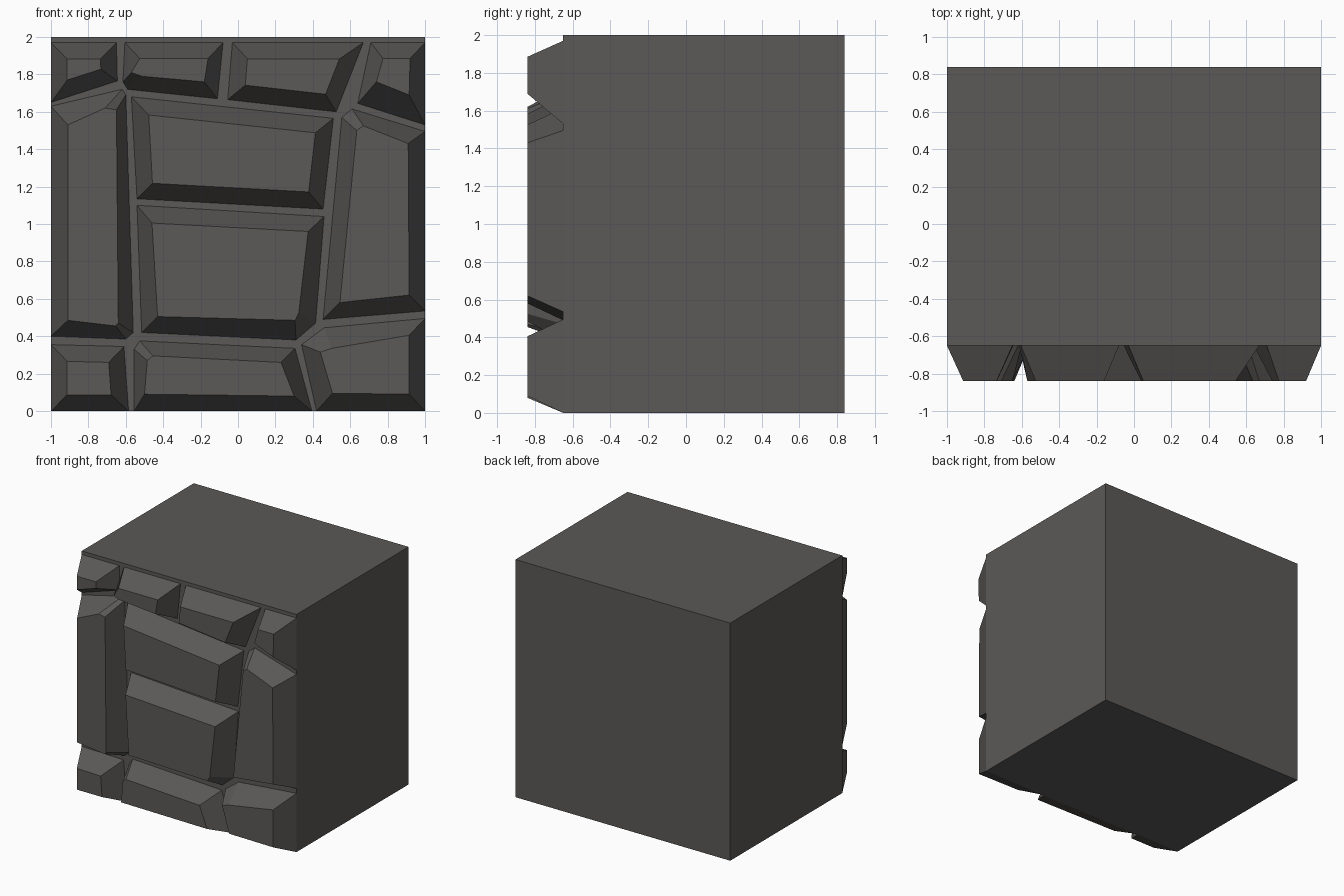
import bpy, bmesh
from mathutils import Vector

if "Cube" in bpy.data.objects:
    bpy.data.objects.remove(bpy.data.objects["Cube"])

FACE_Y = -0.65     # mortar plane
STONE_Y = -0.84    # outer face of the stones
BACK_Y = 0.84
INSET = 0.087      # width of the sloped stone edges

stone_grey = bpy.data.materials.new("dark stone grey")
stone_grey.diffuse_color = (0.105, 0.100, 0.096, 1)
stone_grey.use_nodes = True
stone_grey.node_tree.nodes["Principled BSDF"].inputs["Base Color"].default_value = stone_grey.diffuse_color


def add_mesh(name, bm):
    bmesh.ops.recalc_face_normals(bm, faces=bm.faces)
    mesh = bpy.data.meshes.new(name)
    bm.to_mesh(mesh)
    bm.free()
    mesh.materials.append(stone_grey)
    obj = bpy.data.objects.new(name, mesh)
    bpy.context.collection.objects.link(obj)
    return obj


def inset(points, d):
    """Mitred inset of a clockwise outline."""
    pts = [Vector(p) for p in points]
    result = []
    for i, p in enumerate(pts):
        a = (p - pts[i - 1]).normalized()
        b = (pts[(i + 1) % len(pts)] - p).normalized()
        na, nb = Vector((a.y, -a.x)), Vector((b.y, -b.x))
        result.append(p + (na + nb) * d / (1 + na.dot(nb)))
    return result


def stone(name, base, top=None):
    """Raised stone with sloped edges; outlines run clockwise in (x, z)."""
    top = top or inset(base, INSET)
    bm = bmesh.new()
    low = [bm.verts.new((x, FACE_Y, z)) for x, z in base]
    high = [bm.verts.new((x, STONE_Y, z)) for x, z in top]
    n = len(low)
    bm.faces.new(low)
    bm.faces.new(high[::-1])
    for i in range(n):
        j = (i + 1) % n
        bm.faces.new((low[j], low[i], high[i], high[j]))
    add_mesh(name, bm)


# Solid block behind the stones
bm = bmesh.new()
bmesh.ops.create_cube(bm, size=1)
for v in bm.verts:
    v.co = (v.co.x * 2, BACK_Y if v.co.y > 0 else FACE_Y, v.co.z * 2 + 1)
add_mesh("block_core", bm)

# Top row
stone("top_left_stone", [(-1, 1.97), (-.65, 1.97), (-.645, 1.765), (-1, 1.65)])
stone("top_mid_left_stone",
      [(-.605, 1.97), (-.08, 1.97), (-.11, 1.67), (-.59, 1.72), (-.615, 1.76)],
      [(-.525, 1.885), (-.16, 1.885), (-.18, 1.76), (-.515, 1.79), (-.57, 1.81)])
stone("top_mid_right_stone", [(-.03, 1.97), (.67, 1.97), (.525, 1.60), (-.055, 1.665)])
stone("top_right_stone", [(.71, 1.97), (1, 1.97), (1, 1.53), (.64, 1.645)],
      [(.775, 1.885), (.92, 1.885), (.915, 1.69), (.74, 1.76)])

# Tall side stones
stone("left_tall_stone",
      [(-1, 1.63), (-.62, 1.72), (-.60, 1.69), (-.56, .42), (-.60, .385), (-1, .40)],
      [(-.91, 1.53), (-.71, 1.62), (-.65, 1.61), (-.64, .47), (-.655, .455), (-.91, .485)])
stone("right_tall_stone",
      [(.555, 1.57), (.61, 1.615), (1, 1.495), (1, .535), (.455, .49)],
      [(.635, 1.50), (.67, 1.525), (.91, 1.43), (.915, .62), (.545, .58)])

# Centre stones
stone("upper_centre_stone", [(-.57, 1.68), (.51, 1.565), (.455, 1.08), (-.54, 1.135)])
stone("lower_centre_stone",
      [(-.54, 1.10), (.46, 1.04), (.415, .47), (.31, .38), (-.515, .42)],
      [(-.46, 1.005), (.375, .96), (.325, .525), (.305, .485), (-.43, .505)])

# Bottom row
stone("bottom_left_stone", [(-1, .355), (-.61, .345), (-.585, 0), (-1, 0)])
stone("bottom_centre_stone",
      [(-.555, .33), (-.525, .375), (.305, .335), (.395, 0), (-.555, 0)],
      [(-.485, .27), (-.455, .295), (.23, .26), (.30, .08), (-.50, .09)])
stone("bottom_right_stone",
      [(.34, .355), (.46, .445), (1, .495), (1, 0), (.42, 0)],
      [(.44, .315), (.50, .335), (.915, .405), (.915, .09), (.505, .095)])
